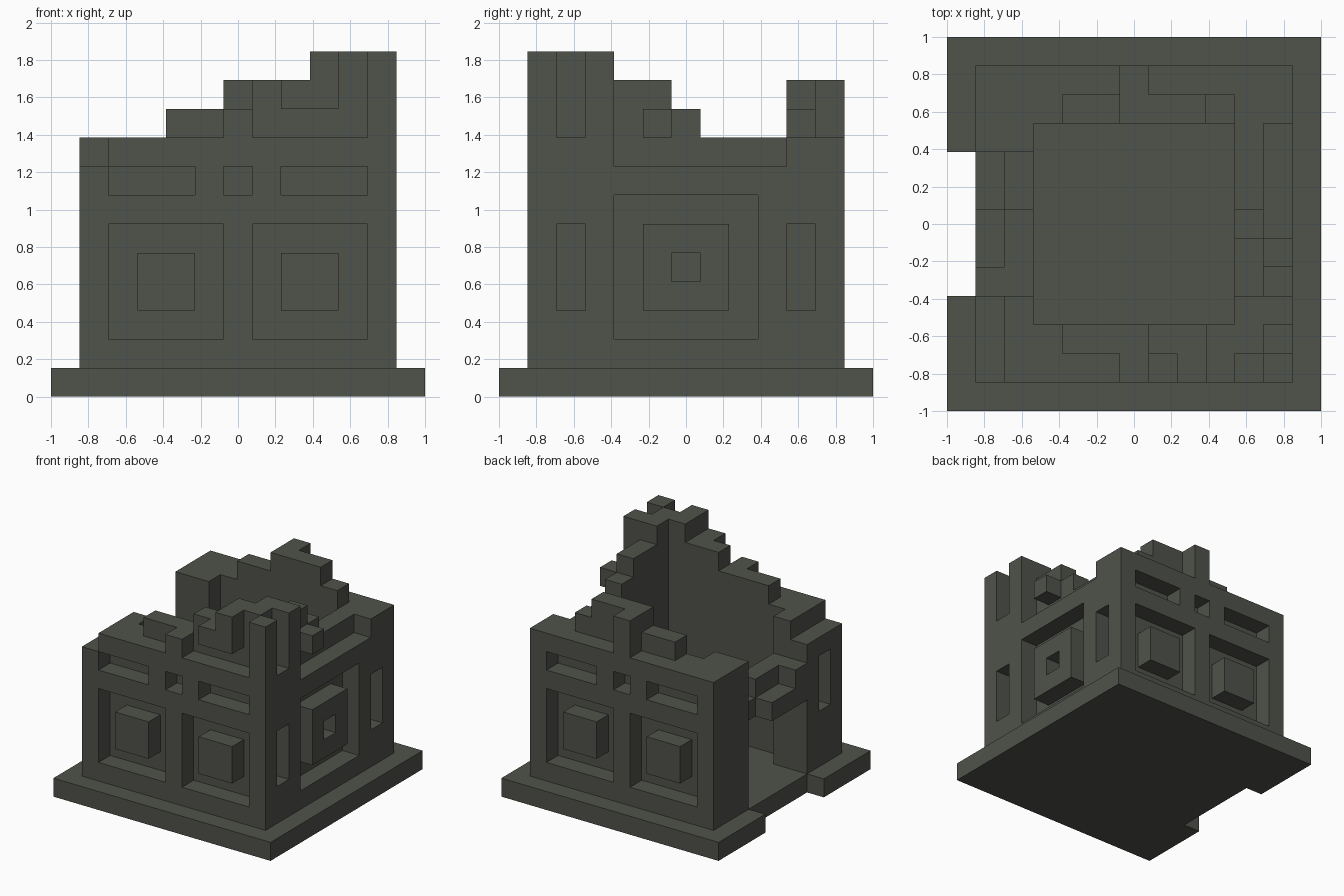
import bpy, bmesh
from mathutils import Vector

cube = bpy.data.objects.get("Cube")
if cube:
    bpy.data.objects.remove(cube, do_unlink=True)

N = 13              # blocks along the longest side
U = 2 / N           # size of one block
solid = {}          # block position -> part name


def cells(x, y, z):
    return [(i, j, k) for i in range(*x) for j in range(*y) for k in range(*z)]


def fill(part, x, y, z):
    for c in cells(x, y, z):
        solid[c] = part


def carve(x, y, z):
    for c in cells(x, y, z):
        solid.pop(c, None)


# Base slab with a notch at the doorway
fill("base", (0, 13), (0, 13), (0, 1))
carve((0, 1), (4, 9), (0, 1))

# Walls, two blocks thick
fill("front_wall", (1, 12), (1, 3), (1, 9))
fill("back_wall", (1, 12), (10, 12), (1, 9))
fill("right_wall", (10, 12), (3, 10), (1, 9))
fill("left_wall", (1, 3), (3, 10), (1, 9))

# Front and back panels: two framed squares under a row of slots
for part, row in (("front_wall", (1, 2)), ("back_wall", (11, 12))):
    for x in (2, 7):
        carve((x, x + 4), row, (2, 6))
        fill(part, (x + 1, x + 3), row, (3, 5))
    for x in ((2, 5), (6, 7), (8, 11)):
        carve(x, row, (7, 8))

# Side panel: framed square with a central hole, and a slot on each side
side = (11, 12)
carve(side, (4, 9), (2, 7))
fill("right_wall", side, (5, 8), (3, 6))
carve(side, (6, 7), (4, 5))
for y in (2, 10):
    carve(side, (y, y + 1), (3, 6))

# Doorway side: broken lintel, notched corner top and slot
carve((1, 3), (4, 9), (1, 9))
fill("lintel", (2, 3), (4, 7), (5, 7))
fill("lintel", (2, 3), (7, 9), (5, 6))
fill("lintel", (1, 2), (4, 5), (5, 7))
fill("lintel", (1, 2), (5, 7), (5, 6))
carve((1, 2), (1, 4), (8, 9))
carve((1, 2), (2, 3), (4, 7))

# Ruined top of the front wall
fill("front_wall", (4, 7), (2, 3), (9, 10))
fill("front_wall", (6, 7), (1, 2), (9, 10))
fill("front_wall", (7, 9), (2, 3), (9, 11))
fill("front_wall", (8, 9), (1, 2), (10, 11))
fill("front_wall", (9, 10), (1, 2), (10, 12))
fill("front_wall", (9, 11), (2, 3), (9, 12))

# Tall corner
fill("corner_tower", (11, 12), (1, 2), (9, 12))
fill("corner_tower", (10, 12), (3, 4), (9, 12))

# Ruined top of the right wall
carve(side, (4, 10), (8, 9))
fill("right_wall", (10, 11), (4, 6), (9, 11))
fill("right_wall", (10, 11), (6, 7), (9, 10))
fill("right_wall", side, (5, 6), (9, 10))

# Ruined top of the back wall
fill("back_wall", (4, 6), (10, 11), (9, 10))
fill("back_wall", (6, 7), (10, 12), (9, 11))
fill("back_wall", (7, 9), (10, 11), (9, 11))
fill("back_wall", (9, 10), (10, 11), (9, 10))

# Stone colour
stone = bpy.data.materials.new("dark_stone")
stone.use_nodes = True
colour = (0.080, 0.084, 0.070, 1)
stone.diffuse_color = colour
bsdf = stone.node_tree.nodes["Principled BSDF"]
bsdf.inputs["Base Color"].default_value = colour
bsdf.inputs["Roughness"].default_value = 0.9

# Exposed block sides become the surface of each part
for part in sorted(set(solid.values())):
    bm = bmesh.new()
    for c in (c for c, name in solid.items() if name == part):
        for axis in range(3):
            for sign in (-1, 1):
                n = Vector((0, 0, 0))
                n[axis] = sign
                if tuple(int(a + b) for a, b in zip(c, n)) in solid:
                    continue
                t = Vector((0, 0, 0))
                t[(axis + 1) % 3] = 1
                b = n.cross(t)
                mid = Vector(c) + Vector((0.5, 0.5, 0.5)) + n / 2
                corners = [mid + (t * p + b * q) / 2
                           for p, q in ((-1, -1), (1, -1), (1, 1), (-1, 1))]
                bm.faces.new([bm.verts.new((v - Vector((N / 2, N / 2, 0))) * U)
                              for v in corners])
    bmesh.ops.remove_doubles(bm, verts=bm.verts[:], dist=U / 100)
    bmesh.ops.dissolve_limit(bm, angle_limit=0.01, verts=bm.verts[:],
                             edges=bm.edges[:])
    mesh = bpy.data.meshes.new(part)
    bm.to_mesh(mesh)
    bm.free()
    mesh.materials.append(stone)
    bpy.context.collection.objects.link(bpy.data.objects.new(part, mesh))
